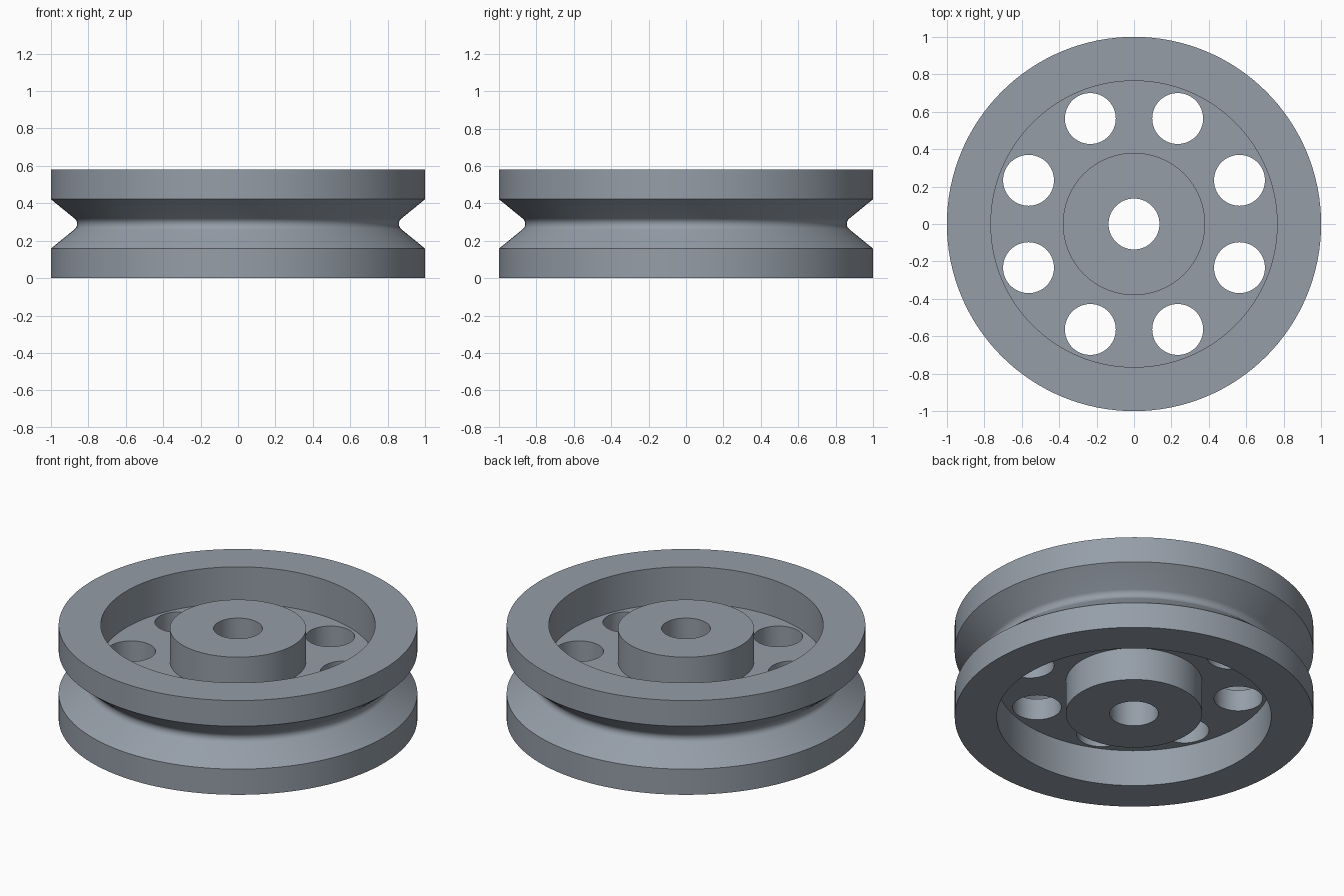
import bpy, bmesh, math

if "Cube" in bpy.data.objects:
    bpy.data.objects.remove(bpy.data.objects["Cube"])

H = 0.58           # overall height
MID = H / 2
SEGS = 128

metal = bpy.data.materials.new("blue_grey_metal")
metal.diffuse_color = (0.30, 0.34, 0.39, 1)
metal.use_nodes = True
metal.node_tree.nodes["Principled BSDF"].inputs["Base Color"].default_value = metal.diffuse_color


def make_object(name, bm):
    bmesh.ops.recalc_face_normals(bm, faces=bm.faces)
    mesh = bpy.data.meshes.new(name)
    bm.to_mesh(mesh)
    bm.free()
    mesh.materials.append(metal)
    obj = bpy.data.objects.new(name, mesh)
    bpy.context.collection.objects.link(obj)
    return obj


def lathe(name, profile):
    """Revolve a closed (radius, z) profile around the z axis."""
    bm = bmesh.new()
    rings = []
    for i in range(SEGS):
        a = 2 * math.pi * i / SEGS
        rings.append([bm.verts.new((r * math.cos(a), r * math.sin(a), z)) for r, z in profile])
    n = len(profile)
    for i in range(SEGS):
        p, q = rings[i], rings[(i + 1) % SEGS]
        for j in range(n):
            k = (j + 1) % n
            bm.faces.new((p[j], q[j], q[k], p[k]))
    return make_object(name, bm)


# V-groove with a rounded bottom
half, depth, fillet = 0.132, 0.162, 0.037
phi = math.atan2(half, depth)
arc_r = 1 - depth + fillet / math.sin(phi)
groove = []
for i in range(9):
    t = (math.pi / 2 - phi) * (i / 4 - 1)
    groove.append((arc_r - fillet * math.cos(t), MID + fillet * math.sin(t)))

# Whole wheel section: rim, thin web, hub and bore
RIM, HUB, BORE, WEB = 0.765, 0.38, 0.136, 0.066
profile = [(1, 0), (1, MID - half)] + groove + [
    (1, MID + half), (1, H), (RIM, H), (RIM, MID + WEB),
    (HUB, MID + WEB), (HUB, H - 0.022), (BORE, H - 0.022),
    (BORE, 0.022), (HUB, 0.022), (HUB, MID - WEB), (RIM, MID - WEB), (RIM, 0)]
wheel = lathe("pulley_wheel", profile)

# Eight lightening holes through the web
bm = bmesh.new()
for i in range(8):
    a = math.radians(22.5 + 45 * i)
    new = bmesh.ops.create_cone(bm, cap_ends=True, segments=64, radius1=0.136,
                                radius2=0.136, depth=0.3)["verts"]
    bmesh.ops.translate(bm, verts=new, vec=(0.61 * math.cos(a), 0.61 * math.sin(a), MID))
cutter = make_object("hole_cutter", bm)
cutter.hide_render = True

cut = wheel.modifiers.new("holes", 'BOOLEAN')
cut.operation, cut.solver, cut.object = 'DIFFERENCE', 'EXACT', cutter
bpy.context.view_layer.objects.active = wheel
wheel.select_set(True)
bpy.ops.object.modifier_apply(modifier=cut.name)
bpy.data.objects.remove(cutter)

bpy.ops.object.shade_smooth_by_angle(angle=math.radians(30))
